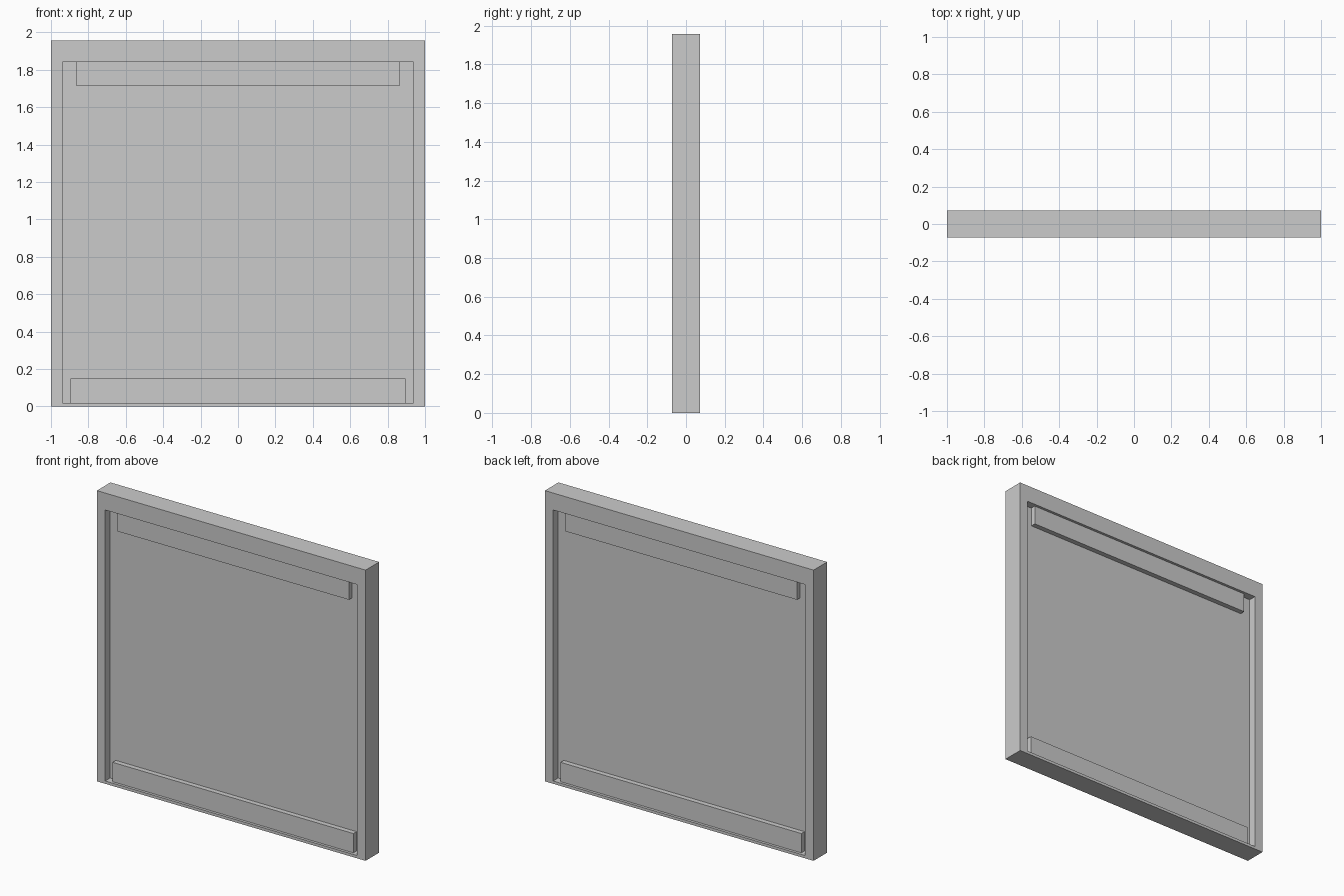
import bpy, bmesh

if "Cube" in bpy.data.objects:
    bpy.data.objects.remove(bpy.data.objects["Cube"])

HALF_DEPTH, PANEL_Y, BAR_Y = 0.072, 0.020, 0.054
TOP, INNER_X, INNER_LOW, INNER_TOP = 1.956, 0.938, 0.019, 1.842


def finish(name, bm):
    bmesh.ops.recalc_face_normals(bm, faces=bm.faces[:])
    mesh = bpy.data.meshes.new(name)
    bm.to_mesh(mesh)
    bm.free()
    obj = bpy.data.objects.new(name, mesh)
    bpy.context.collection.objects.link(obj)
    return obj


def box(name, half_x, y0, y1, z0, z1):
    bm = bmesh.new()
    bmesh.ops.create_cube(bm, size=1)
    bmesh.ops.scale(bm, verts=bm.verts, vec=(2 * half_x, y1 - y0, z1 - z0))
    bmesh.ops.translate(bm, verts=bm.verts, vec=(0, (y0 + y1) / 2, (z0 + z1) / 2))
    return finish(name, bm)


# Surrounding frame: rectangular rings joined front to back
bm = bmesh.new()


def ring(half_x, z0, z1, y):
    corners = [(-half_x, z0), (half_x, z0), (half_x, z1), (-half_x, z1)]
    return [bm.verts.new((x, y, z)) for x, z in corners]


rings = [ring(1, 0, TOP, -HALF_DEPTH), ring(1, 0, TOP, HALF_DEPTH),
         ring(INNER_X, INNER_LOW, INNER_TOP, HALF_DEPTH),
         ring(INNER_X, INNER_LOW, INNER_TOP, -HALF_DEPTH)]
for i in range(4):
    a, b = rings[i], rings[(i + 1) % 4]
    for j in range(4):
        k = (j + 1) % 4
        bm.faces.new((a[j], a[k], b[k], b[j]))
finish("frame", bm)

# Recessed centre panel
box("panel", INNER_X, -PANEL_Y, PANEL_Y, INNER_LOW, INNER_TOP)

# Raised rails at top and bottom on both faces
for side, y0, y1 in (("front", -BAR_Y, -PANEL_Y), ("back", PANEL_Y, BAR_Y)):
    box(side + "_top_rail", 0.864, y0, y1, 1.713, INNER_TOP)
    box(side + "_bottom_rail", 0.896, y0, y1, INNER_LOW, 0.149)
